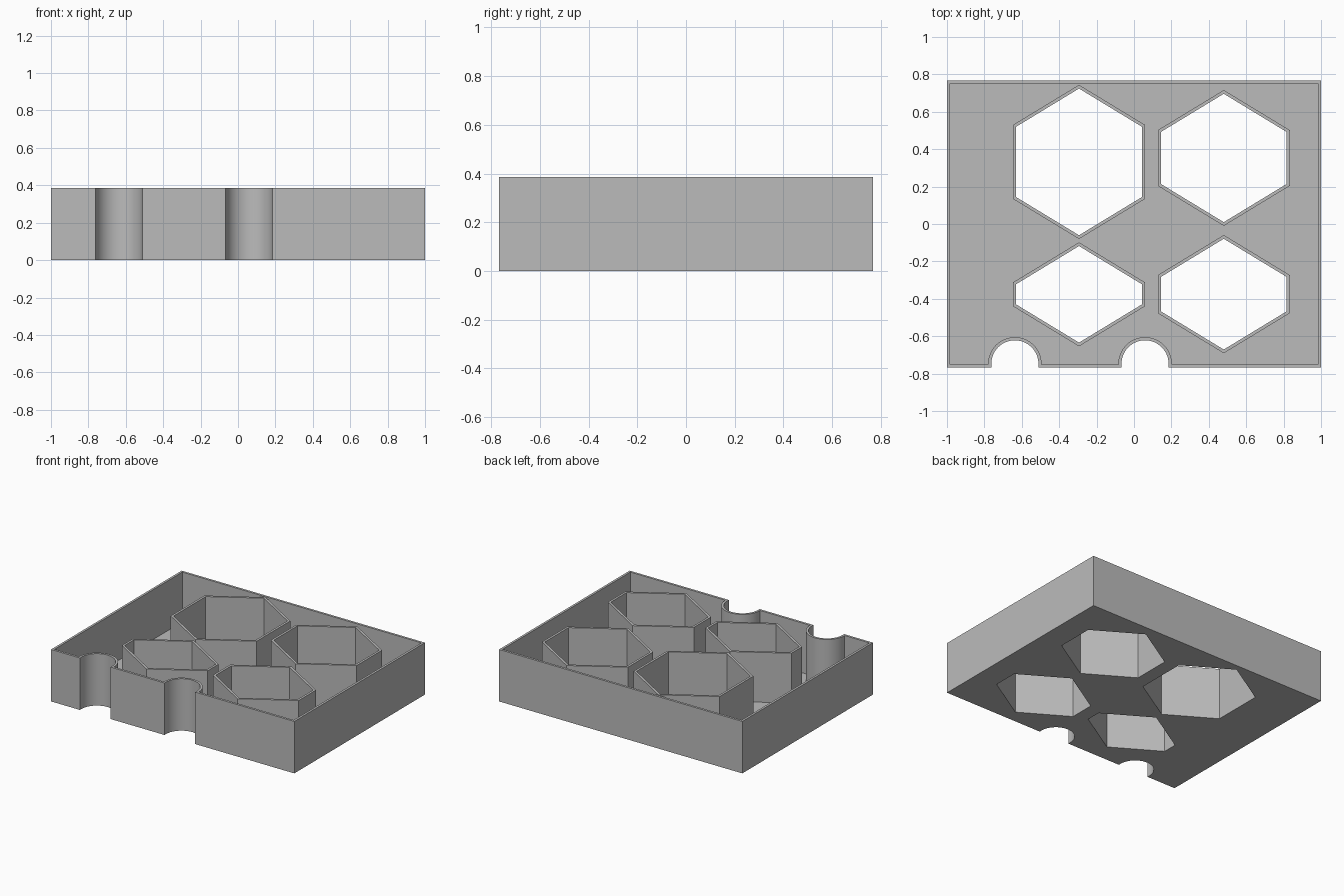
import bpy, bmesh, math

if "Cube" in bpy.data.objects:
    bpy.data.objects.remove(bpy.data.objects["Cube"], do_unlink=True)

HX, HY, H = 1.0, 0.767, 0.386       # half width, half depth, height
WALL, FLOOR = 0.017, 0.016
NOTCH_X, NOTCH_Y, NOTCH_R = (-0.637, 0.059), -0.748, 0.126
HEX_W, SLOPE = 0.353, 0.607         # hexagon half width, rise of slanted sides
# centre x, centre y, half length of each hexagonal cell
CELLS = [(-0.294, 0.332, 0.412), (0.48, 0.353, 0.363),
         (-0.294, -0.376, 0.278), (0.48, -0.375, 0.316)]


def outline(inset):
    """Rectangle with two round notches in the front edge, moved inwards."""
    x, y, r = HX - inset, HY - inset, NOTCH_R + inset
    pts = [(x, y), (-x, y), (-x, -y)]
    for cx in NOTCH_X:
        pts.append((cx - r, -y))
        for i in range(33):
            a = math.pi * (1 - i / 32)
            pts.append((cx + r * math.cos(a), NOTCH_Y + r * math.sin(a)))
        pts.append((cx + r, -y))
    return pts + [(x, -y)]


def hexagon(cx, cy, half, inset):
    w = HEX_W - inset
    tip = half - inset * math.sqrt(1 + SLOPE ** 2)
    side = tip - SLOPE * w
    return [(cx, cy + tip), (cx - w, cy + side), (cx - w, cy - side),
            (cx, cy - tip), (cx + w, cy - side), (cx + w, cy + side)]


bm = bmesh.new()


def wall(points, z0, z1):
    """Vertical wall along a closed loop; returns its lower and upper edges."""
    rings = []
    for z in (z0, z1):
        vs = [bm.verts.new((x, y, z)) for x, y in points]
        rings.append([bm.edges.new((v, vs[i - 1])) for i, v in enumerate(vs)])
    bmesh.ops.bridge_loops(bm, edges=rings[0] + rings[1])
    return rings


def fill(edges, up):
    bmesh.ops.triangle_fill(bm, edges=edges, use_beauty=True,
                            use_dissolve=False, normal=(0, 0, up))


# Outer wall and cell walls
out_low, out_top = wall(outline(0), 0, H)
in_low, in_top = wall(outline(WALL), FLOOR, H)
bottom, floor = list(out_low), list(in_low)
rims = [out_top + in_top]
for cell in CELLS:
    low, top = wall(hexagon(*cell, 0), FLOOR, H)
    hole_low, hole_top = wall(hexagon(*cell, WALL), 0, H)
    floor += low
    bottom += hole_low
    rims.append(top + hole_top)

# Underside, floor and top rims
fill(bottom, -1)
fill(floor, 1)
for rim in rims:
    fill(rim, 1)
bmesh.ops.recalc_face_normals(bm, faces=bm.faces[:])

mesh = bpy.data.meshes.new("organizer_tray")
bm.to_mesh(mesh)
bm.free()
tray = bpy.data.objects.new("organizer_tray", mesh)
bpy.context.collection.objects.link(tray)

# Plain grey material
grey = bpy.data.materials.new("grey_plastic")
grey.use_nodes = True
colour = (0.5, 0.5, 0.5, 1)
grey.diffuse_color = colour
grey.node_tree.nodes["Principled BSDF"].inputs["Base Color"].default_value = colour
mesh.materials.append(grey)

bpy.ops.object.select_all(action="DESELECT")
tray.select_set(True)
bpy.context.view_layer.objects.active = tray
bpy.ops.object.shade_smooth_by_angle(angle=math.radians(30))
